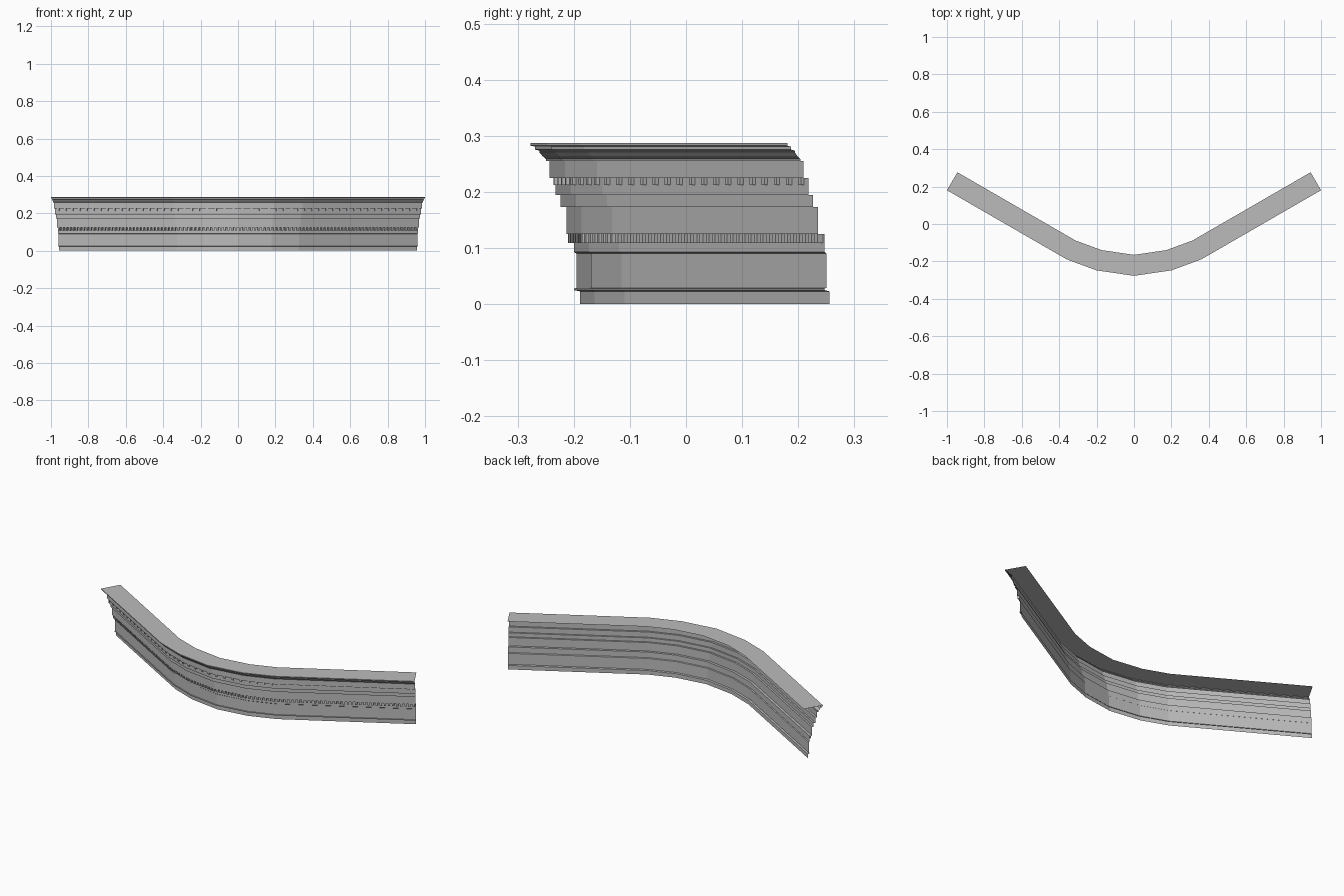
import bpy, bmesh
from mathutils import Vector

cube = bpy.data.objects.get("Cube")
if cube:
    bpy.data.objects.remove(cube, do_unlink=True)

stone = bpy.data.materials.new("grey_stone")
stone.use_nodes = True
colour = (0.5, 0.5, 0.5, 1)
stone.diffuse_color = colour
stone.node_tree.nodes["Principled BSDF"].inputs["Base Color"].default_value = colour

# Plan of the outermost top edge, mirrored about x = 0
half = [(0, -0.277), (0.2, -0.248), (0.36, -0.189), (1, 0.1805)]
path = [Vector((-x, y)) for x, y in half[:0:-1]] + [Vector(p) for p in half]
TOP = 0.2875


def inset(d):
    """Plan path moved back by d with mitred corners."""
    dirs = [(b - a).normalized() for a, b in zip(path, path[1:])]
    norms = [Vector((-t.y, t.x)) for t in dirs]
    result = []
    for i, p in enumerate(path):
        a, b = norms[max(i - 1, 0)], norms[min(i, len(norms) - 1)]
        m = (a + b).normalized()
        result.append(p + m * d / m.dot(a))
    return result


def finish(name, bm):
    mesh = bpy.data.meshes.new(name)
    bm.to_mesh(mesh)
    bm.free()
    mesh.materials.append(stone)
    obj = bpy.data.objects.new(name, mesh)
    bpy.context.collection.objects.link(obj)
    return obj


def sweep(name, profile):
    """Sweep (inset, height) points along the plan as an open shell."""
    bm = bmesh.new()
    rows = [[bm.verts.new((p.x, p.y, z)) for p in inset(d)] for d, z in profile]
    for low, high in zip(rows, rows[1:]):
        for i in range(len(low) - 1):
            bm.faces.new((low[i], low[i + 1], high[i + 1], high[i]))
    return finish(name, bm)


def dentils(name, front, back, z0, z1, pitch, width):
    """Row of small open-backed blocks following the plan."""
    bm = bmesh.new()
    line = inset(back)
    for a, b in zip(line, line[1:]):
        length = (b - a).length
        t = (b - a) / length
        out = Vector((t.y, -t.x)) * (back - front)
        count = max(1, round(length / pitch))
        for i in range(count):
            c = a + t * length * (i + 0.5) / count
            l, r = c - t * width / 2, c + t * width / 2
            plan = [l, l + out, r + out, r]
            low = [bm.verts.new((p.x, p.y, z0)) for p in plan]
            high = [bm.verts.new((p.x, p.y, z1)) for p in plan]
            for j in range(3):
                bm.faces.new((low[j], low[j + 1], high[j + 1], high[j]))
            bm.faces.new(low[::-1])
            bm.faces.new(high)
    return finish(name, bm)


# Base band and tall lower wall with its bead
sweep("lower_wall", [(0.087, 0), (0.087, 0.023), (0.077, 0.025), (0.077, 0.028),
                     (0.081, 0.029), (0.081, 0.09), (0.077, 0.093), (0.077, 0.125)])
# Three stepped bands
sweep("stepped_bands", [(0.077, 0.125), (0.063, 0.125), (0.063, 0.173), (0.053, 0.173),
                        (0.053, 0.195), (0.044, 0.195), (0.044, 0.225)])
# Upper fascia and flared crown
sweep("crown_moulding", [(0.044, 0.225), (0.033, 0.225), (0.033, 0.2555), (0.027, 0.2555),
                         (0.027, 0.259), (0.021, 0.264), (0.016, 0.27), (0.016, 0.2725),
                         (0.013, 0.2745), (0.008, 0.2755), (0.008, 0.281),
                         (0, 0.2825), (0, TOP)])
# Flat top shelf
sweep("top_shelf", [(0, TOP), (0.111, TOP)])
# Dentil rows
dentils("lower_dentils", 0.0655, 0.077, 0.109, 0.125, 0.0215, 0.011)
dentils("upper_dentils", 0.0375, 0.044, 0.2125, 0.225, 0.043, 0.01)
